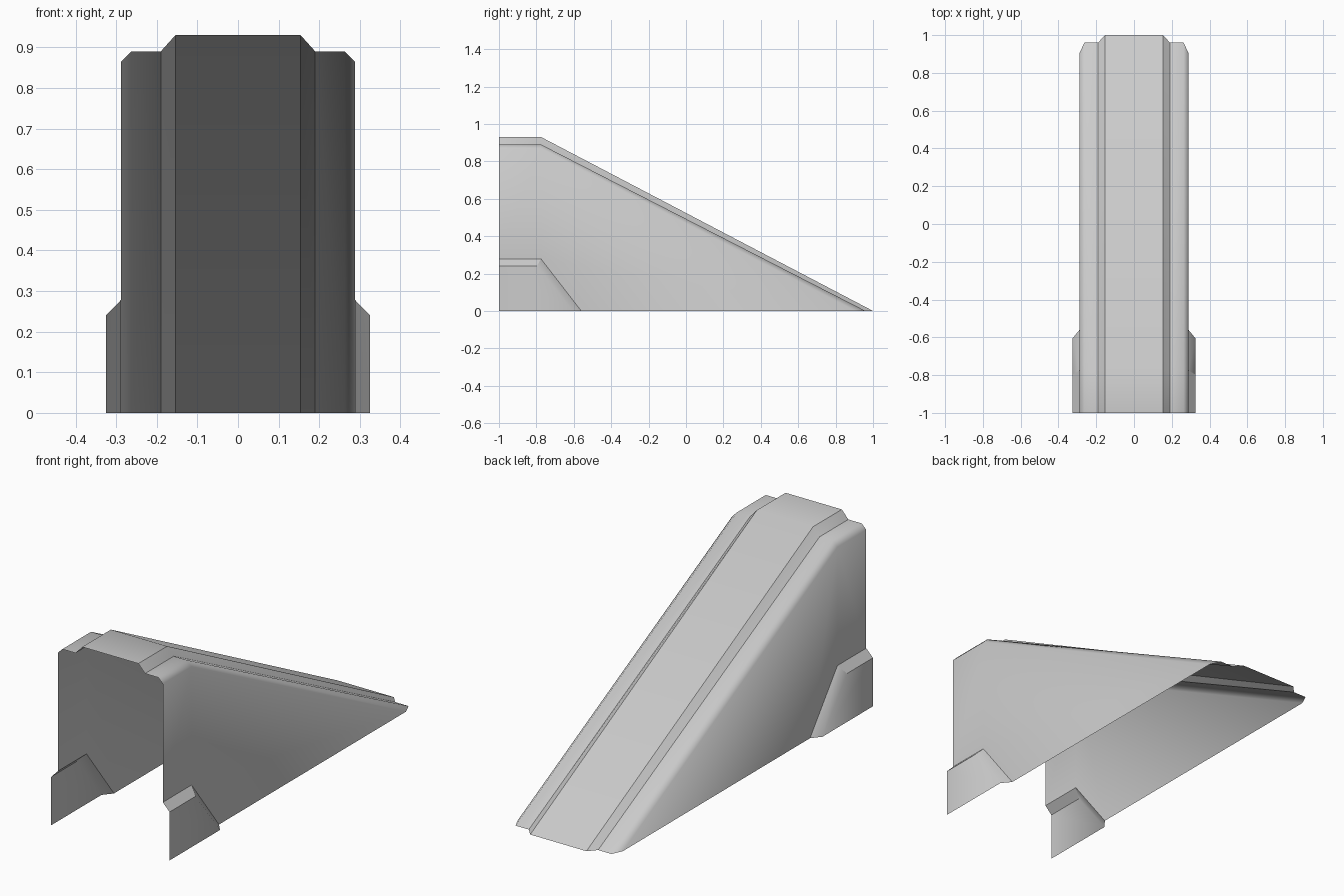
import bpy, bmesh
from mathutils import Vector

cube = bpy.data.objects.get("Cube")
if cube:
    bpy.data.objects.remove(cube)

grey = bpy.data.materials.new("light_grey")
grey.use_nodes = True
colour = (0.6, 0.6, 0.6, 1)
grey.diffuse_color = colour
grey.node_tree.nodes["Principled BSDF"].inputs["Base Color"].default_value = colour

FRONT, BREAK = -1.0, -0.775   # open front edge, start of the slope
WALL, FLARE = 0.288, 0.325    # half widths of the wall and the flare


def make_half(name, faces, sharp):
    """Build one open half from point loops, then mirror it across x."""
    bm = bmesh.new()
    for loop in faces:
        face = bm.faces.new([bm.verts.new(p) for p in loop])
        face.smooth = True
    bmesh.ops.remove_doubles(bm, verts=bm.verts, dist=0.0005)
    bm.normal_update()
    for face in bm.faces:
        # every panel faces away from a point deep inside the hollow
        if face.normal.dot(face.calc_center_median() - Vector((0, BREAK, 0))) < 0:
            face.normal_flip()
    for edge in bm.edges:
        edge.smooth = not sharp(edge)
    mesh = bpy.data.meshes.new(name)
    bm.to_mesh(mesh)
    bm.free()
    mesh.materials.append(grey)
    obj = bpy.data.objects.new(name, mesh)
    bpy.context.collection.objects.link(obj)
    mirror = obj.modifiers.new("Mirror", "MIRROR")
    mirror.use_axis[0] = True
    return obj


# Ramp: each rail is (x, height at the top, y where it meets the ground)
rails = [(0, 0.93, 1.0), (0.154, 0.93, 1.0), (0.19, 0.89, 0.96),
         (0.263, 0.89, 0.96), (WALL, 0.865, 0.905)]
lines = [[(x, FRONT, z), (x, BREAK, z), (x, end, 0)] for x, z, end in rails]
panels = []
for a, b in zip(lines, lines[1:]):
    for i in range(2):
        panels.append([a[i], a[i + 1], b[i + 1], b[i]])

# Side wall, cut away where the flare opens
flare_top, flare_foot = (WALL, BREAK, 0.278), (WALL, -0.56, 0)
panels.append(lines[-1] + [flare_foot, flare_top, (WALL, FRONT, 0.278)])


def track_edge(edge):
    a, b = (v.co.x for v in edge.verts)
    return abs(a - b) < 0.001 and 0.1 < a < 0.2


make_half("ramp_shell", panels, track_edge)

# Flares at the lower front corners
outer = [(FLARE, FRONT, 0.24), (FLARE, -0.797, 0.24), (FLARE, -0.605, 0)]
inner = [(WALL, FRONT, 0.278), flare_top, flare_foot]
flare = [[inner[i], inner[i + 1], outer[i + 1], outer[i]] for i in range(2)]
flare.append(outer + [(FLARE, FRONT, 0)])


def flare_edge(edge):
    return all(v.co.z > 0.2 for v in edge.verts)


make_half("corner_flares", flare, flare_edge)
